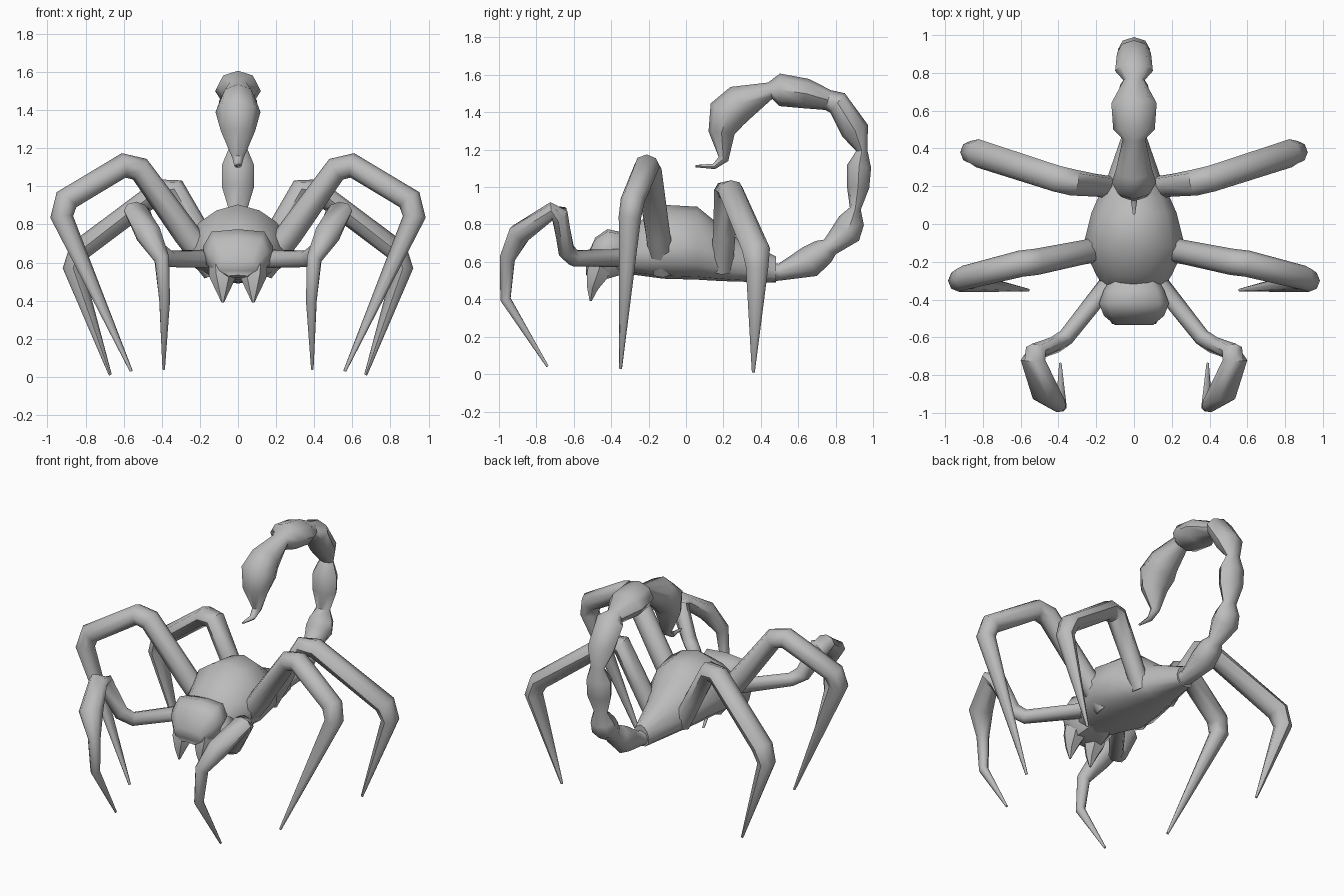
import bpy, bmesh, math
from mathutils import Vector

shell = bpy.data.materials.new("grey_shell")
shell.diffuse_color = (0.5, 0.5, 0.5, 1)


def skin(name, rings, mirror=False, angle=50):
    """Bridge equal-sized rings of points into a capped, smooth-shaded part."""
    bm = bmesh.new()
    vs = [[bm.verts.new(p) for p in r] for r in rings]
    n = len(vs[0])
    for a, b in zip(vs, vs[1:]):
        for i in range(n):
            j = (i + 1) % n
            bm.faces.new((a[i], a[j], b[j], b[i]))
    bm.faces.new(vs[0][::-1])
    bm.faces.new(vs[-1])
    bmesh.ops.recalc_face_normals(bm, faces=bm.faces)
    me = bpy.data.meshes.new(name)
    bm.to_mesh(me)
    bm.free()
    me.materials.append(shell)
    ob = bpy.data.objects.new(name, me)
    bpy.context.collection.objects.link(ob)
    bpy.ops.object.select_all(action='DESELECT')
    bpy.context.view_layer.objects.active = ob
    ob.select_set(True)
    bpy.ops.object.shade_smooth_by_angle(angle=math.radians(angle))
    if mirror:
        ob.modifiers.new("other_side", 'MIRROR')
    return ob


def tube(name, path, side, sides=8, mirror=False):
    """Tube along (x, y, z, side radius, thickness radius) stations."""
    pts = [Vector(p[:3]) for p in path]
    last = len(pts) - 1
    side = Vector(side)
    rings = []
    for i, p in enumerate(path):
        a = (pts[i] - pts[max(i - 1, 0)]).normalized()
        b = (pts[min(i + 1, last)] - pts[i]).normalized()
        t = (a + b).normalized()
        s = (side - t * side.dot(t)).normalized()
        u = t.cross(s)
        ring = []
        for k in range(sides):
            w = math.tau * k / sides
            ring.append(pts[i] + s * p[3] * math.cos(w) + u * p[4] * math.sin(w))
        rings.append(ring)
    return skin(name, rings, mirror)


def hull(name, half, stations):
    """Loft a symmetric half section along y: (y, half width, bottom, top)."""
    prof = half + [(-x, t) for x, t in half[-2:0:-1]]
    skin(name, [[(x * w, y, lo + t * (hi - lo)) for x, t in prof]
                for y, w, lo, hi in stations])


# Abdomen: peaked back, flat belly
hull("abdomen", [(0, 1), (.42, .92), (.76, .76), (1, .45), (.92, .2), (.6, .04), (0, 0)],
     [(-.38, .13, .54, .68), (-.27, .20, .53, .80), (-.12, .27, .51, .905),
      (.06, .225, .505, .895), (.14, .19, .50, .83), (.25, .14, .495, .74),
      (.48, .06, .49, .63)])

# Head: broad brow, narrow muzzle
hull("head", [(0, 1), (.75, .95), (1, .65), (.9, .3), (.5, 0), (0, .05)],
     [(-.25, .10, .56, .72), (-.35, .16, .53, .76), (-.42, .185, .51, .775),
      (-.485, .16, .51, .73), (-.535, .10, .53, .62)])

# Fangs
tube("fangs", [(.085, -.44, .64, .07, .075), (.08, -.475, .53, .072, .065),
               (.08, -.50, .46, .04, .035), (.08, -.51, .39, .006, .006)],
     (1, 0, 0), 6, True)

# Tail: bulging segments curling over the back, ending in the stinger
tail = [(.40, .55, .07, .06), (.50, .545, .05, .045), (.66, .60, .08, .085),
        (.735, .655, .075, .07), (.77, .68, .05, .05), (.86, .76, .09, .08),
        (.885, .82, .08, .07), (.905, .885, .05, .03), (.92, 1.0, .085, .06),
        (.925, 1.11, .085, .065), (.94, 1.195, .05, .03), (.905, 1.3, .09, .075),
        (.81, 1.45, .10, .065), (.76, 1.465, .055, .055), (.64, 1.50, .12, .08),
        (.50, 1.52, .11, .087), (.45, 1.515, .06, .045), (.29, 1.45, .095, .10),
        (.22, 1.39, .118, .105), (.19, 1.29, .09, .07), (.20, 1.15, .03, .028),
        (.15, 1.11, .02, .015), (.05, 1.112, .006, .006)]
tube("tail", [(0, *p) for p in tail], (1, 0, 0))

# Legs: thigh, shin and tapering claw, each joint chamfered by two rings
tube("middle_leg", [(.12, -.12, .56, .07, .07), (.27, -.15, .75, .065, .07),
                    (.515, -.20, 1.09, .07, .065), (.60, -.21, 1.11, .07, .065),
                    (.90, -.285, .93, .065, .065), (.925, -.30, .84, .06, .06),
                    (.56, -.35, .03, .008, .008)], (0, 1, 0), mirror=True)
tube("rear_leg", [(.10, .19, .56, .06, .06), (.20, .205, .75, .06, .06),
                  (.325, .22, .98, .07, .06), (.41, .24, .98, .07, .06),
                  (.83, .375, .665, .075, .06), (.865, .38, .57, .06, .055),
                  (.67, .36, .01, .008, .008)], (0, 1, 0), mirror=True)
tube("front_leg", [(.10, -.27, .62, .05, .05), (.36, -.60, .62, .045, .045),
                   (.42, -.64, .66, .05, .045), (.52, -.675, .85, .065, .05),
                   (.535, -.72, .87, .065, .05), (.47, -.89, .75, .075, .06),
                   (.40, -.955, .62, .04, .045), (.385, -.965, .40, .03, .03),
                   (.39, -.74, .04, .007, .007)], (1, -.5, 0), mirror=True)
